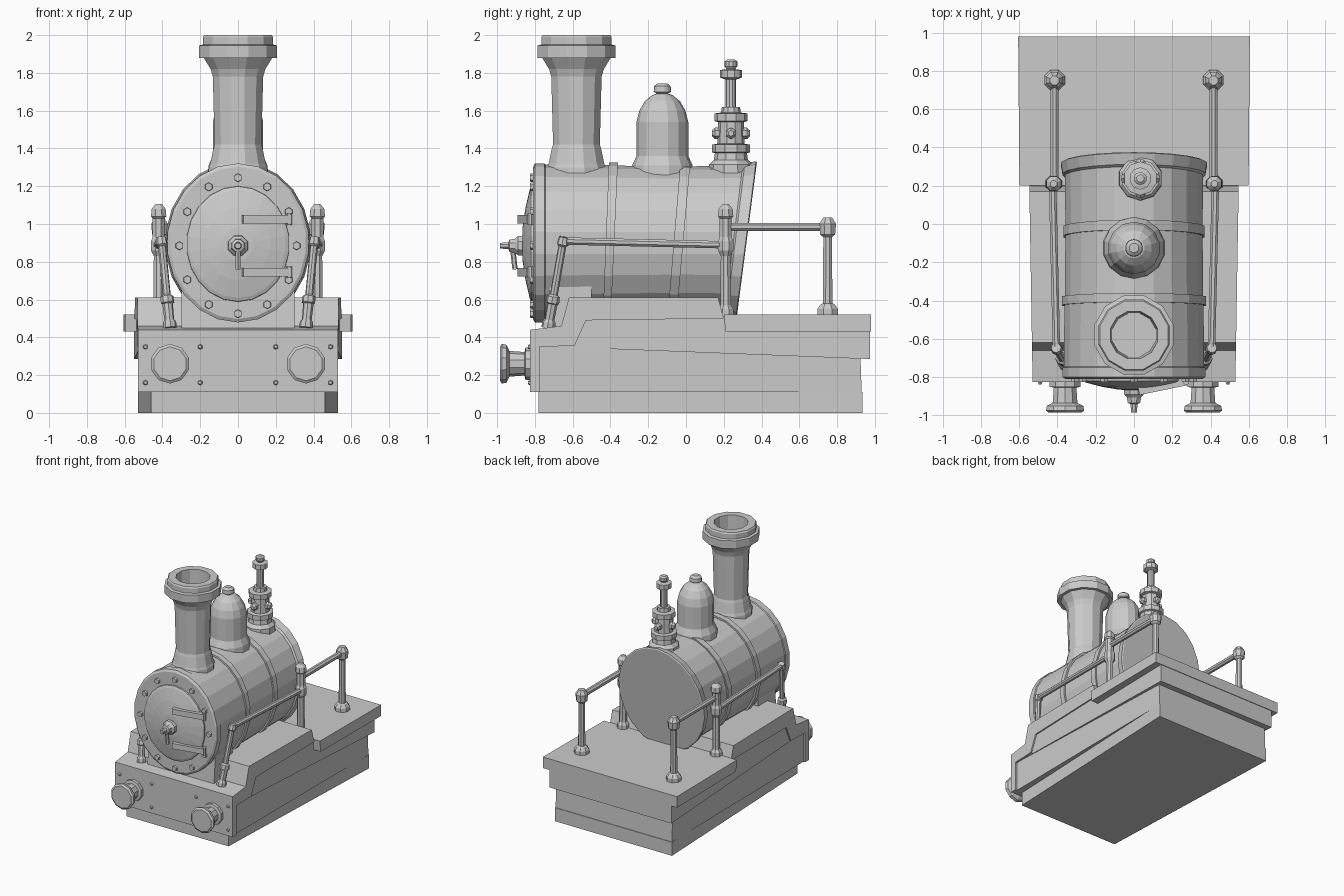
import bpy, bmesh, math
from mathutils import Vector


def finish(name, bm):
    bmesh.ops.remove_doubles(bm, verts=bm.verts, dist=1e-5)
    bmesh.ops.recalc_face_normals(bm, faces=bm.faces)
    me = bpy.data.meshes.new(name)
    bm.to_mesh(me)
    bm.free()
    ob = bpy.data.objects.new(name, me)
    bpy.context.collection.objects.link(ob)
    return ob


def lathe(name, prof, n, loc, axis=(0, 0, 1), fn=None):
    """Spin (height, radius) points around an axis; fn may warp the result."""
    bm = bmesh.new()
    q = Vector(axis).to_track_quat('Z', 'Y')
    rings = []
    for h, r in prof:
        ring = []
        for i in range(n):
            a = 2 * math.pi * (i + 0.5) / n
            v = q @ Vector((r * math.cos(a), r * math.sin(a), h)) + Vector(loc)
            ring.append(bm.verts.new(fn(v) if fn else v))
        rings.append(ring)
    for a, b in zip(rings, rings[1:]):
        for i in range(n):
            j = (i + 1) % n
            bm.faces.new((a[i], a[j], b[j], b[i]))
    for ring in (rings[0], rings[-1]):
        bm.faces.new(ring)
    return finish(name, bm)


def rod(name, a, b, r, n=8):
    d = Vector(b) - Vector(a)
    return lathe(name, [(0, r), (d.length, r)], n, a, d)


def prism(name, pts, w0, w1):
    """Side profile of (y, z) points, half width going from w0 (front) to w1 (rear)."""
    bm = bmesh.new()
    sides = []
    for s in (-1, 1):
        sides.append([bm.verts.new((s * (w0 + (w1 - w0) * (y + 0.8) / 1.78), y, z)) for y, z in pts])
    a, b = sides
    for i in range(len(pts)):
        j = (i + 1) % len(pts)
        bm.faces.new((a[i], a[j], b[j], b[i]))
    bm.faces.new(a)
    bm.faces.new(b)
    return finish(name, bm)


def rect(y0, y1, z0, z1):
    return [(y0, z0), (y1, z0), (y1, z1), (y0, z1)]


# Frame: base, body, skirt, running boards, rear deck, front beam
prism("base_plinth", rect(-0.78, 0.935, 0, 0.11), 0.46, 0.53)
prism("frame_body", [(-0.785, 0.11), (0.93, 0.11), (0.92, 0.40), (-0.785, 0.40)], 0.515, 0.525)
prism("frame_skirt", [(-0.70, 0.35), (0.975, 0.285), (0.975, 0.45), (0.2, 0.51), (-0.52, 0.50), (-0.6, 0.42)], 0.518, 0.55)
prism("running_board", [(-0.825, 0.395), (-0.825, 0.44), (-0.66, 0.46), (-0.62, 0.61), (0.17, 0.61),
                        (0.2, 0.50), (-0.53, 0.49), (-0.59, 0.355), (-0.78, 0.35), (-0.78, 0.395)], 0.53, 0.56)
prism("rear_deck", [(0.21, 0.43), (0.98, 0.43), (0.98, 0.52), (0.2, 0.52)], 0.59, 0.605)
prism("front_beam", rect(-0.825, -0.775, 0.11, 0.40), 0.53, 0.53)
prism("boiler_saddle", [(-0.74, 0.42), (-0.5, 0.42), (-0.5, 0.68), (-0.72, 0.68)], 0.30, 0.30)

for s in (-1, 1):
    # Buffers and beam rivets
    lathe("buffer", [(0, 0.085), (0.03, 0.085), (0.035, 0.062), (0.115, 0.068),
                     (0.13, 0.1), (0.155, 0.105), (0.165, 0.09)], 10, (s * 0.36, -0.82, 0.26), (0, -1, 0))
    for x in (0.2, 0.49):
        for z in (0.16, 0.35):
            lathe("beam_rivet", [(0, 0.014), (0.012, 0.009)], 6, (s * x, -0.825, z), (0, -1, 0))


# Boiler: oval section, leaning progressively toward the rear
def oval(v):
    dz = (v.z - 0.9) * 1.12
    lean = max(0, 0.13 * (v.y + 0.75) / 1.07)
    return Vector((v.x, v.y + lean * dz, 0.9 + dz))


lathe("boiler", [(-0.81, 0.36), (-0.80, 0.376), (-0.75, 0.376), (-0.745, 0.370), (-0.425, 0.367), (-0.425, 0.379),
                 (-0.38, 0.379), (-0.38, 0.365), (-0.065, 0.362), (-0.065, 0.373), (-0.015, 0.373),
                 (-0.015, 0.362), (0.25, 0.364), (0.26, 0.376), (0.315, 0.386), (0.32, 0.378)],
      22, (0, 0, 0.9), (0, 1, 0), oval)

# Smokebox door with bolts, hinge straps and locking handle
lathe("smokebox_door", [(-0.80, 0.275), (-0.82, 0.272), (-0.828, 0.255), (-0.85, 0.17), (-0.865, 0.08), (-0.868, 0.01)],
      22, (0, 0, 0.895), (0, 1, 0), oval)
for i in range(12):
    a = math.pi * i / 6
    lathe("door_bolt", [(0, 0.023), (0.018, 0.021)], 6,
          (0.31 * math.cos(a), -0.808, 0.885 + 0.36 * math.sin(a)), (0, -1, 0))
for z in (1.025, 0.745):
    strap = prism("hinge_strap", rect(-0.02, 0.02, -0.022, 0.022), 0.128, 0.128)
    strap.location = (0.15, -0.848, z)
    strap.rotation_euler.z = 0.2
    rod("hinge_pin", (0.272, -0.825, z - 0.03), (0.272, -0.825, z + 0.03), 0.016)
lathe("door_hub", [(0, 0.058), (0.03, 0.055), (0.045, 0.04), (0.075, 0.035), (0.08, 0.02), (0.125, 0.016)],
      8, (0, -0.86, 0.885), (0, -1, 0))
rod("door_lever", (0, -0.92, 0.89), (0, -0.905, 0.76), 0.014, 6)

# Chimney, hollow at the top
lathe("chimney", [(1.22, 0.165), (1.30, 0.16), (1.32, 0.152), (1.40, 0.135), (1.42, 0.128), (1.78, 0.138), (1.82, 0.15),
                  (1.88, 0.188), (1.88, 0.213), (1.945, 0.213), (1.95, 0.192), (1.99, 0.192), (2.0, 0.185),
                  (2.0, 0.128), (1.80, 0.118)], 12, (0, -0.58, 0))

# Steam dome
lathe("steam_dome", [(1.24, 0.165), (1.31, 0.16), (1.36, 0.137), (1.54, 0.137), (1.60, 0.122), (1.65, 0.093),
                     (1.682, 0.055), (1.69, 0.03), (1.70, 0.046), (1.73, 0.044), (1.745, 0.025)],
      14, (0, -0.125, 0))

# Safety valve with side plugs
VX, VY = 0.033, 0.238
lathe("safety_valve", [(1.22, 0.12), (1.315, 0.115), (1.34, 0.09), (1.375, 0.085), (1.38, 0.1), (1.42, 0.1), (1.425, 0.072),
                       (1.54, 0.068), (1.545, 0.088), (1.585, 0.088), (1.59, 0.052), (1.62, 0.048), (1.62, 0.028),
                       (1.765, 0.028), (1.775, 0.058), (1.815, 0.058), (1.82, 0.022), (1.835, 0.034),
                       (1.86, 0.034), (1.87, 0.02)], 10, (VX, VY, 0))
for i in range(4):
    a = math.pi * i / 2
    d = (math.cos(a), math.sin(a), 0)
    lathe("valve_plug", [(0.05, 0.03), (0.085, 0.03), (0.1, 0.016)], 6, (VX, VY, 1.48), d)

# Handrails on both sides
for s in (-1, 1):
    foot, elbow = (s * 0.36, -0.73, 0.45), (s * 0.405, -0.65, 0.91)
    d = Vector(elbow) - Vector(foot)
    lathe("front_rail_post", [(0, 0.036), (0.03, 0.036), (0.045, 0.026), (0.13, 0.028), (0.135, 0.036), (0.17, 0.034),
                              (0.18, 0.021), (0.44, 0.021), (0.45, 0.032), (0.49, 0.026)], 8, foot, d)
    rod("front_rail", elbow, (s * 0.425, 0.2, 0.89), 0.021)
    lathe("middle_rail_post", [(0.5, 0.048), (0.55, 0.045), (0.57, 0.03), (0.83, 0.028), (0.86, 0.044), (0.91, 0.044),
                               (0.93, 0.034), (1.03, 0.034), (1.04, 0.044), (1.08, 0.04), (1.105, 0.018)],
          8, (s * 0.42, 0.21, 0))
    rod("rear_rail", (s * 0.415, 0.21, 0.985), (s * 0.415, 0.75, 0.985), 0.023)
    lathe("rear_rail_post", [(0.5, 0.058), (0.55, 0.058), (0.575, 0.04), (0.58, 0.027), (0.93, 0.025), (0.945, 0.043),
                             (1.0, 0.048), (1.035, 0.025)], 8, (s * 0.415, 0.75, 0))
